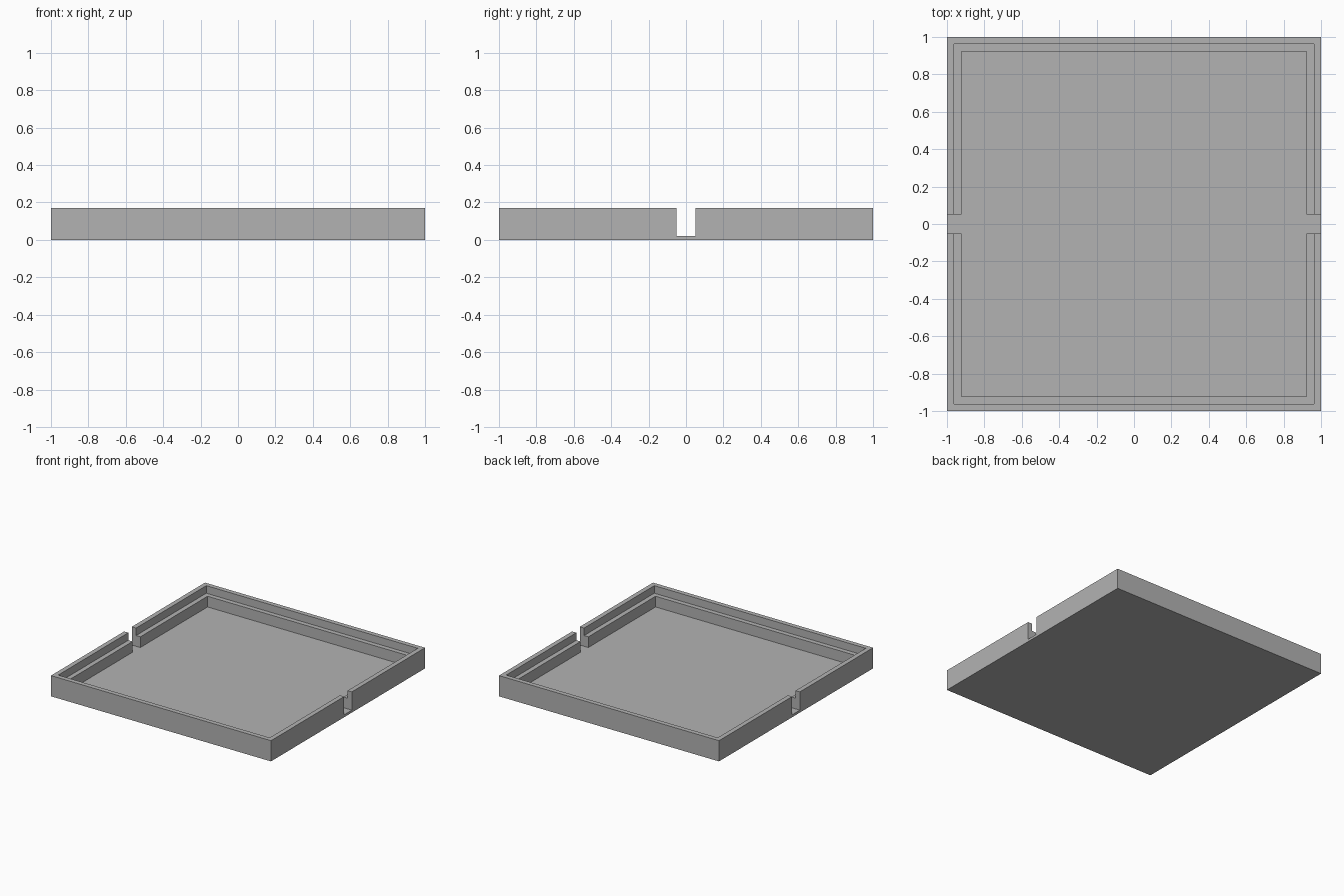
import bpy
import bmesh
from mathutils import Matrix, Vector

HEIGHT, LEDGE, FLOOR = 0.17, 0.108, 0.02
STEP = 0.0385          # width of the rim and of the ledge
NOTCH = 0.1            # width of the side slots

cube = bpy.data.objects.get("Cube")
if cube:
    bpy.data.objects.remove(cube, do_unlink=True)

# Plain grey material
grey = bpy.data.materials.new("plain grey")
grey.use_nodes = True
colour = (0.45, 0.45, 0.45, 1)
grey.diffuse_color = colour
grey.node_tree.nodes["Principled BSDF"].inputs["Base Color"].default_value = colour


def add_box(bm, size, base_z):
    matrix = Matrix.Translation((0, 0, base_z + size[2] / 2)) @ Matrix.Diagonal((*size, 1))
    bmesh.ops.create_cube(bm, size=1, matrix=matrix)


def make_object(name, bm):
    mesh = bpy.data.meshes.new(name)
    bm.to_mesh(mesh)
    bm.free()
    mesh.materials.append(grey)
    obj = bpy.data.objects.new(name, mesh)
    bpy.context.collection.objects.link(obj)
    return obj


# Tray: a slab with a stepped recess, first to the ledge and then to the floor
bm = bmesh.new()
add_box(bm, (2, 2, HEIGHT), 0)
bm.normal_update()
top = max(bm.faces, key=lambda f: f.calc_center_median().z)
for level in (LEDGE, FLOOR):
    bmesh.ops.inset_region(bm, faces=[top], thickness=STEP, use_even_offset=True)
    # A vertical wall is extruded down inside each inset
    result = bmesh.ops.extrude_discrete_faces(bm, faces=[top])
    top = result["faces"][0]
    drop = level - top.calc_center_median().z
    bmesh.ops.translate(bm, verts=top.verts, vec=Vector((0, 0, drop)))
    bm.normal_update()
bmesh.ops.recalc_face_normals(bm, faces=bm.faces)
tray = make_object("tray", bm)

# Slots through the left and right walls, down to the floor
bm = bmesh.new()
add_box(bm, (3, NOTCH, 1), FLOOR)
cutter = make_object("slot_cutter", bm)
cutter.hide_render = True
slots = tray.modifiers.new("side slots", "BOOLEAN")
slots.operation = "DIFFERENCE"
slots.solver = "EXACT"
slots.object = cutter
bpy.context.view_layer.objects.active = tray
bpy.ops.object.modifier_apply(modifier=slots.name)
bpy.data.objects.remove(cutter, do_unlink=True)
